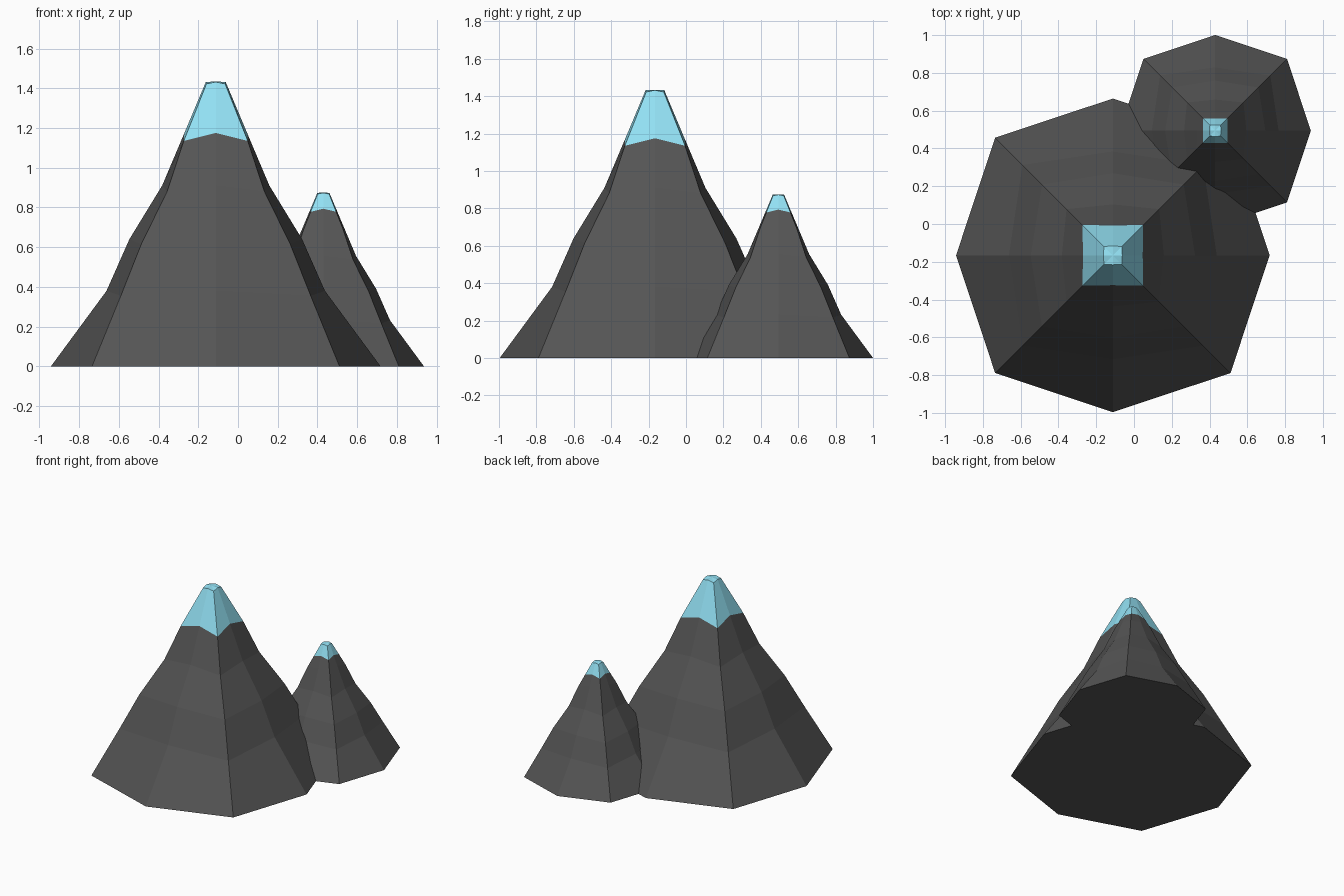
import bpy, bmesh

if "Cube" in bpy.data.objects:
    bpy.data.objects.remove(bpy.data.objects["Cube"])

# Ring profile from base to tip: (side offset, side height, corner offset, corner height)
RINGS = [(0.83, 0.0, 0.623, 0.0), (0.55, 0.38, 0.478, 0.355),
         (0.435, 0.64, 0.375, 0.615), (0.27, 0.91, 0.245, 0.88),
         (0.158, 1.175, 0.161, 1.135), (0.05, 1.432, 0.047, 1.422)]
DIRS = [(1, 0), (1, 1), (0, 1), (-1, 1), (-1, 0), (-1, -1), (0, -1), (1, -1)]


def material(name, colour):
    m = bpy.data.materials.new(name)
    m.diffuse_color = (*colour, 1)
    m.use_nodes = True
    m.node_tree.nodes["Principled BSDF"].inputs["Base Color"].default_value = m.diffuse_color
    return m


def lerp(a, b, t):
    return tuple(p + (q - p) * t for p, q in zip(a, b))


def rings_object(name, rings, centre, scale, mat, tip=None):
    bm = bmesh.new()
    loops = []
    for so, sz, co, cz in rings:
        loop = []
        for i, (dx, dy) in enumerate(DIRS):
            r, z = (co, cz) if i % 2 else (so, sz)
            loop.append(bm.verts.new((centre[0] + dx * r * scale,
                                      centre[1] + dy * r * scale, z * scale)))
        loops.append(loop)
    for low, high in zip(loops, loops[1:]):
        for i in range(8):
            j = (i + 1) % 8
            bm.faces.new((low[i], low[j], high[j], high[i]))
    if tip is None:
        bm.faces.new(loops[0][::-1])
    else:
        top = bm.verts.new((*centre, tip * scale))
        for i in range(8):
            bm.faces.new((loops[-1][i], loops[-1][(i + 1) % 8], top))
    mesh = bpy.data.meshes.new(name)
    bm.to_mesh(mesh)
    bm.free()
    mesh.materials.append(mat)
    ob = bpy.data.objects.new(name, mesh)
    bpy.context.collection.objects.link(ob)
    return ob


rock = material("dark_rock", (0.09, 0.09, 0.09))
ice = material("pale_blue_snow", (0.29, 0.75, 0.9))

# Large front peak with its snow cap
big = (-0.112, -0.166)
rings_object("large_peak_rock", RINGS[:5], big, 1.0, rock)
rings_object("large_peak_snow", RINGS[4:], big, 1.0, ice, tip=1.434)

# Small rear peak: same form scaled down, with a higher snow line
small = (0.43, 0.494)
snow_line = lerp(RINGS[4], RINGS[5], 0.49)
rings_object("small_peak_rock", RINGS[:5] + [snow_line], small, 0.61, rock)
rings_object("small_peak_snow", [snow_line, RINGS[5]], small, 0.61, ice, tip=1.434)
